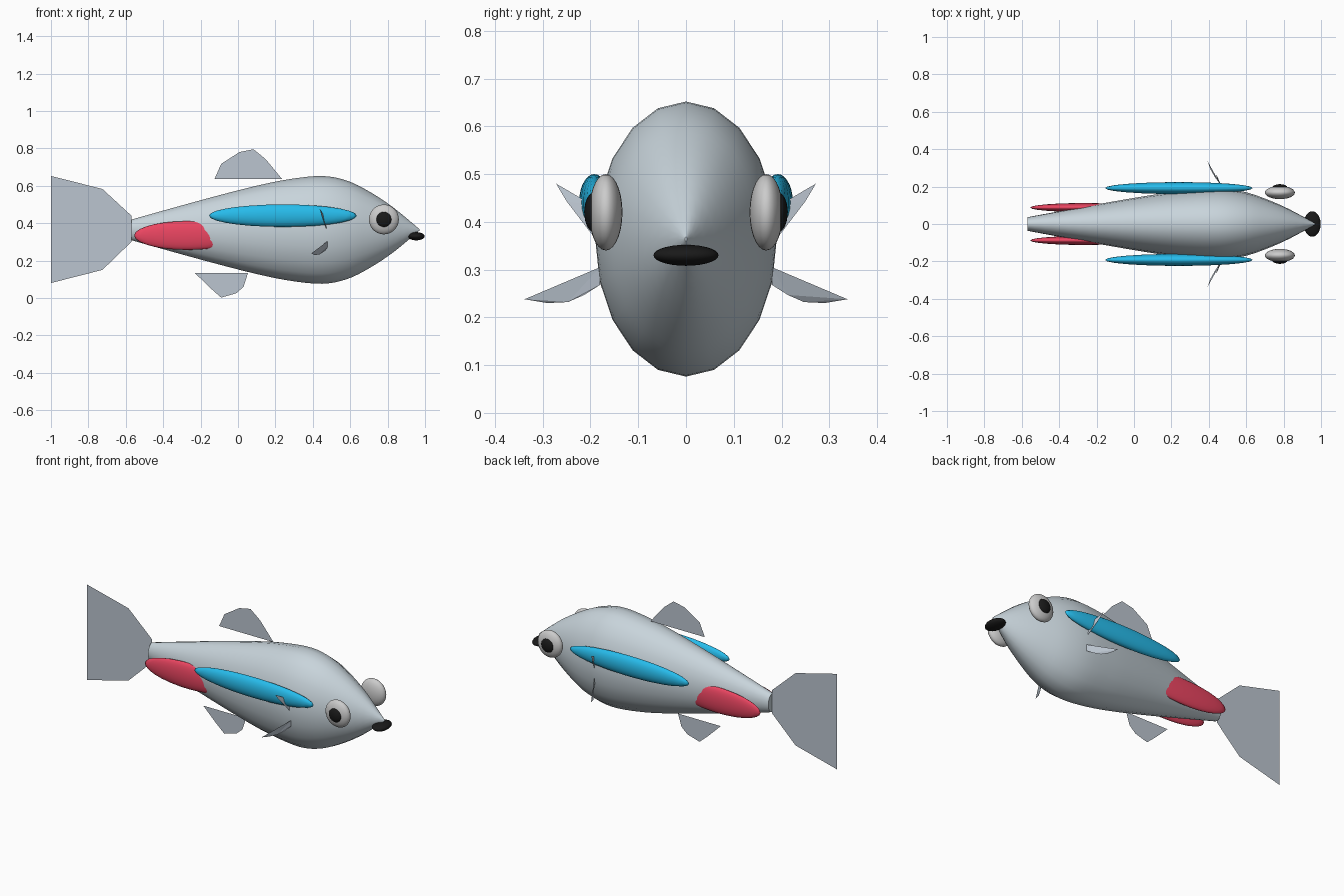
import bpy, bmesh
from math import sin, cos, pi
from mathutils import Matrix

if "Cube" in bpy.data.objects:
    bpy.data.objects.remove(bpy.data.objects["Cube"])


def material(name, rgb):
    m = bpy.data.materials.new(name)
    m.diffuse_color = (*rgb, 1)
    m.use_nodes = True
    m.node_tree.nodes["Principled BSDF"].inputs["Base Color"].default_value = m.diffuse_color
    return m


SILVER = material("silver", (0.58, 0.66, 0.71))
FIN = material("fin_grey", (0.50, 0.56, 0.63))
BLUE = material("blue", (0.02, 0.50, 0.83))
RED = material("red", (0.83, 0.06, 0.12))
BLACK = material("black", (0.01, 0.01, 0.01))


def finish(name, bm, mat=None, smooth=True):
    me = bpy.data.meshes.new(name)
    bmesh.ops.recalc_face_normals(bm, faces=bm.faces)
    for f in bm.faces:
        f.smooth = smooth
    bm.to_mesh(me)
    bm.free()
    ob = bpy.data.objects.new(name, me)
    bpy.context.collection.objects.link(ob)
    if mat:
        me.materials.append(mat)
    return ob


def ellipsoid(name, centre, radii, mat=None):
    bm = bmesh.new()
    bmesh.ops.create_uvsphere(bm, u_segments=24, v_segments=14, radius=1)
    bm.transform(Matrix.Translation(centre) @ Matrix.Diagonal((*radii, 1)))
    return finish(name, bm, mat)


def sheet(name, pts):
    bm = bmesh.new()
    bm.faces.new([bm.verts.new(p) for p in pts])
    bmesh.ops.triangulate(bm, faces=bm.faces[:])
    return finish(name, bm, FIN, smooth=False)


def catmull(a, b, c, d, t):
    return 0.5 * (2 * b + (c - a) * t + (2 * a - 5 * b + 4 * c - d) * t * t
                  + (3 * b - a - 3 * c + d) * t ** 3)


# Body: oval sections along x, 20 sides, (x, half height)
SIDES, MID, FLAT = 20, 0.364, 0.66
keys = [(-0.57, 0.055), (-0.35, 0.117), (-0.12, 0.18), (0.10, 0.236), (0.28, 0.272),
        (0.45, 0.288), (0.58, 0.264), (0.70, 0.206), (0.83, 0.120), (0.97, 0.004)]
ext = [keys[0]] + keys + [keys[-1]]
profile = []
for i in range(len(keys) - 1):
    for s in range(4):
        profile.append([catmull(*(ext[i + j][k] for j in range(4)), s / 4) for k in (0, 1)])
profile.append(keys[-1])

bm = bmesh.new()
rings = [[bm.verts.new((x, FLAT * r * sin(2 * pi * k / SIDES), MID + r * cos(2 * pi * k / SIDES)))
          for k in range(SIDES)] for x, r in profile]
for a, b in zip(rings, rings[1:]):
    for k in range(SIDES):
        n = (k + 1) % SIDES
        bm.faces.new((a[k], a[n], b[n], b[k]))
bm.faces.new(rings[0])
bm.faces.new(rings[-1])
body = finish("body", bm, SILVER)
bpy.context.view_layer.objects.active = body
body.select_set(True)
bpy.ops.object.shade_smooth_by_angle(angle=0.7)

# Mouth
ellipsoid("mouth", (0.953, 0, 0.33), (0.045, 0.068, 0.022), BLACK)

# Flat fins on the centre plane (x, z)
centre_fins = {
    "tail_fin": [(-0.57, 0.44), (-0.725, 0.583), (-1.0, 0.652), (-0.87, 0.367),
                 (-1.0, 0.08), (-0.725, 0.15), (-0.57, 0.30)],
    "dorsal_fin": [(-0.125, 0.637), (-0.09, 0.717), (0.008, 0.78), (0.083, 0.795),
                   (0.147, 0.743), (0.235, 0.637)],
    "anal_fin": [(-0.23, 0.133), (-0.15, 0.055), (-0.09, 0.002), (-0.01, 0.025),
                 (0.03, 0.06), (0.053, 0.133)],
}
for name, pts in centre_fins.items():
    sheet(name, [(x, 0, z) for x, z in pts])

# Paired parts
upper = [(0.435, 0.272, 0.48), (0.463, 0.195, 0.435), (0.476, 0.185, 0.358), (0.447, 0.25, 0.443)]
lower = [(0.48, 0.18, 0.305), (0.477, 0.18, 0.268), (0.46, 0.213, 0.247), (0.435, 0.247, 0.232),
         (0.41, 0.29, 0.23), (0.392, 0.338, 0.238)]
for side, s in (("near", -1), ("far", 1)):
    ellipsoid("eye_" + side, (0.78, s * 0.168, 0.42), (0.08, 0.035, 0.08))
    ellipsoid("pupil_" + side, (0.78, s * 0.192, 0.42), (0.042, 0.021, 0.042), BLACK)
    ellipsoid("side_stripe_" + side, (0.24, s * 0.192, 0.44), (0.395, 0.032, 0.06), BLUE)
    ellipsoid("tail_stripe_" + side, (-0.27, s * 0.088, 0.334), (0.285, 0.024, 0.077), RED)
    sheet("upper_side_fin_" + side, [(x, s * y, z) for x, y, z in upper])
    sheet("lower_side_fin_" + side, [(x, s * y, z) for x, y, z in lower])
